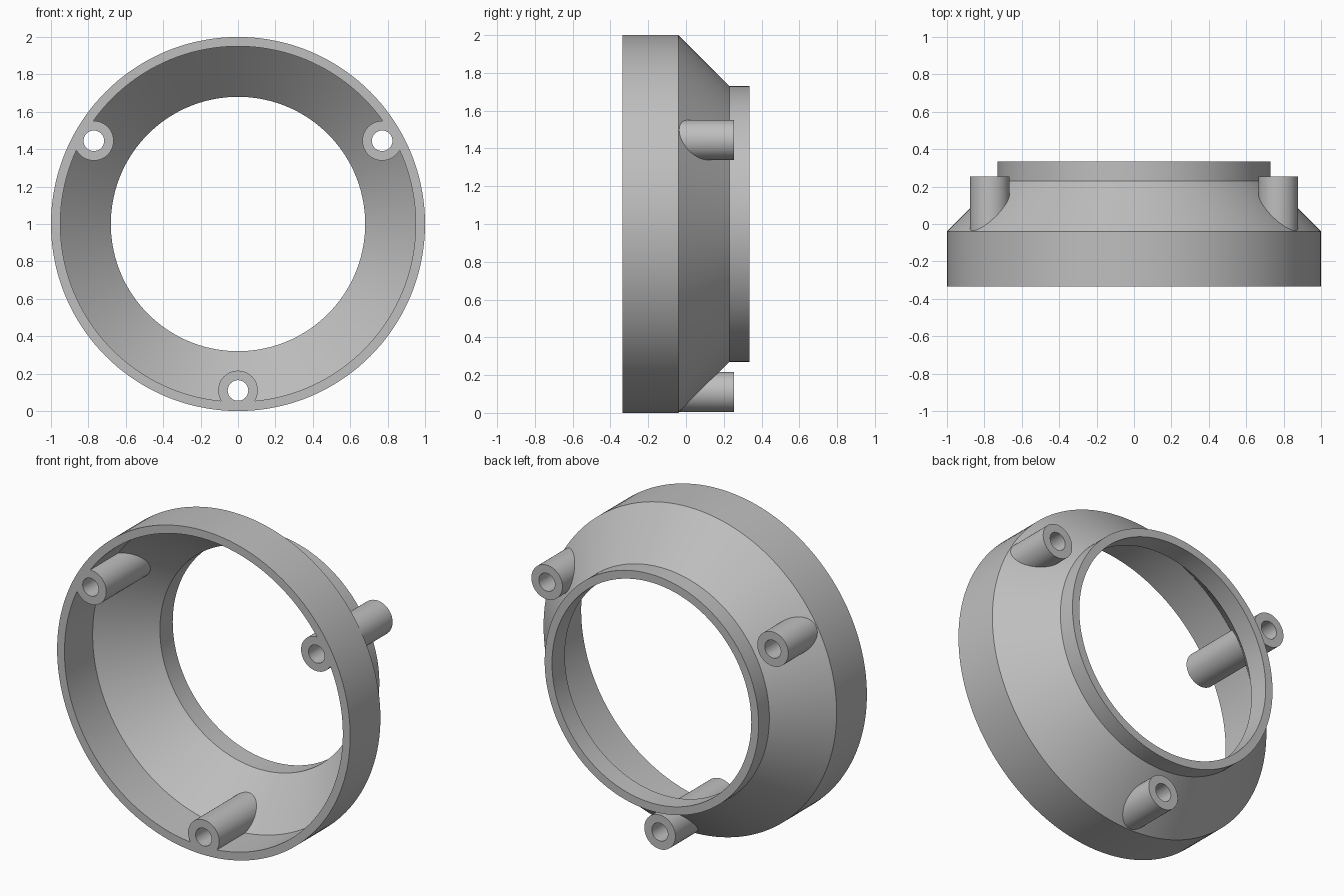
import bpy, bmesh, math
from mathutils import Matrix, Vector

cube = bpy.data.objects.get("Cube")
if cube:
    bpy.data.objects.remove(cube, do_unlink=True)

# Single grey finish
grey = bpy.data.materials.new("plain grey")
grey.use_nodes = True
colour = (0.52, 0.52, 0.52, 1)
grey.diffuse_color = colour
grey.node_tree.nodes["Principled BSDF"].inputs["Base Color"].default_value = colour

CENTRE_Z = 1.0
FRONT, BACK = -0.335, 0.335


def lathe(name, profile, segments):
    """Revolve a closed (radius, y) profile around the y axis."""
    bm = bmesh.new()
    rings = []
    for i in range(segments):
        a = math.tau * i / segments
        rings.append([bm.verts.new((r * math.cos(a), y, CENTRE_Z + r * math.sin(a)))
                      for r, y in profile])
    n = len(profile)
    for i, ring in enumerate(rings):
        nxt = rings[(i + 1) % segments]
        for j in range(n):
            k = (j + 1) % n
            bm.faces.new((ring[j], ring[k], nxt[k], nxt[j]))
    return finish(name, bm)


def rod(name, radius, y0, y1, angle, segments):
    """Solid cylinder along y, placed on the boss circle."""
    bm = bmesh.new()
    place = Vector((0.89 * math.cos(angle), (y0 + y1) / 2, CENTRE_Z + 0.89 * math.sin(angle)))
    bmesh.ops.create_cone(bm, cap_ends=True, segments=segments, radius1=radius, radius2=radius,
                          depth=y1 - y0,
                          matrix=Matrix.Translation(place) @ Matrix.Rotation(math.pi / 2, 4, 'X'))
    return finish(name, bm)


def finish(name, bm):
    bmesh.ops.recalc_face_normals(bm, faces=bm.faces)
    mesh = bpy.data.meshes.new(name)
    bm.to_mesh(mesh)
    bm.free()
    mesh.materials.append(grey)
    obj = bpy.data.objects.new(name, mesh)
    bpy.context.collection.objects.link(obj)
    return obj


def combine(target, other, operation):
    mod = target.modifiers.new(operation.lower(), 'BOOLEAN')
    mod.operation = operation
    mod.solver = 'EXACT'
    mod.object = other
    bpy.ops.object.select_all(action='DESELECT')
    bpy.context.view_layer.objects.active = target
    target.select_set(True)
    bpy.ops.object.modifier_apply(modifier=mod.name)
    bpy.data.objects.remove(other, do_unlink=True)


# Thin-walled shell: wide rim, sloped shoulder, narrow collar
housing = lathe("ring_housing", [
    (1.0, FRONT), (1.0, -0.04), (0.73, 0.23), (0.73, BACK),
    (0.68, BACK), (0.68, 0.21), (0.95, -0.06), (0.95, FRONT)], 144)

# Three screw bosses, each bored right through
angles = [math.radians(d) for d in (30, 150, 270)]
for a in angles:
    combine(housing, rod("screw_boss", 0.106, FRONT, 0.255, a, 48), 'UNION')
for a in angles:
    combine(housing, rod("screw_hole", 0.055, FRONT - 0.1, 0.4, a, 32), 'DIFFERENCE')

bpy.ops.object.select_all(action='DESELECT')
housing.select_set(True)
bpy.context.view_layer.objects.active = housing
bpy.ops.object.shade_smooth_by_angle(angle=math.radians(30))
